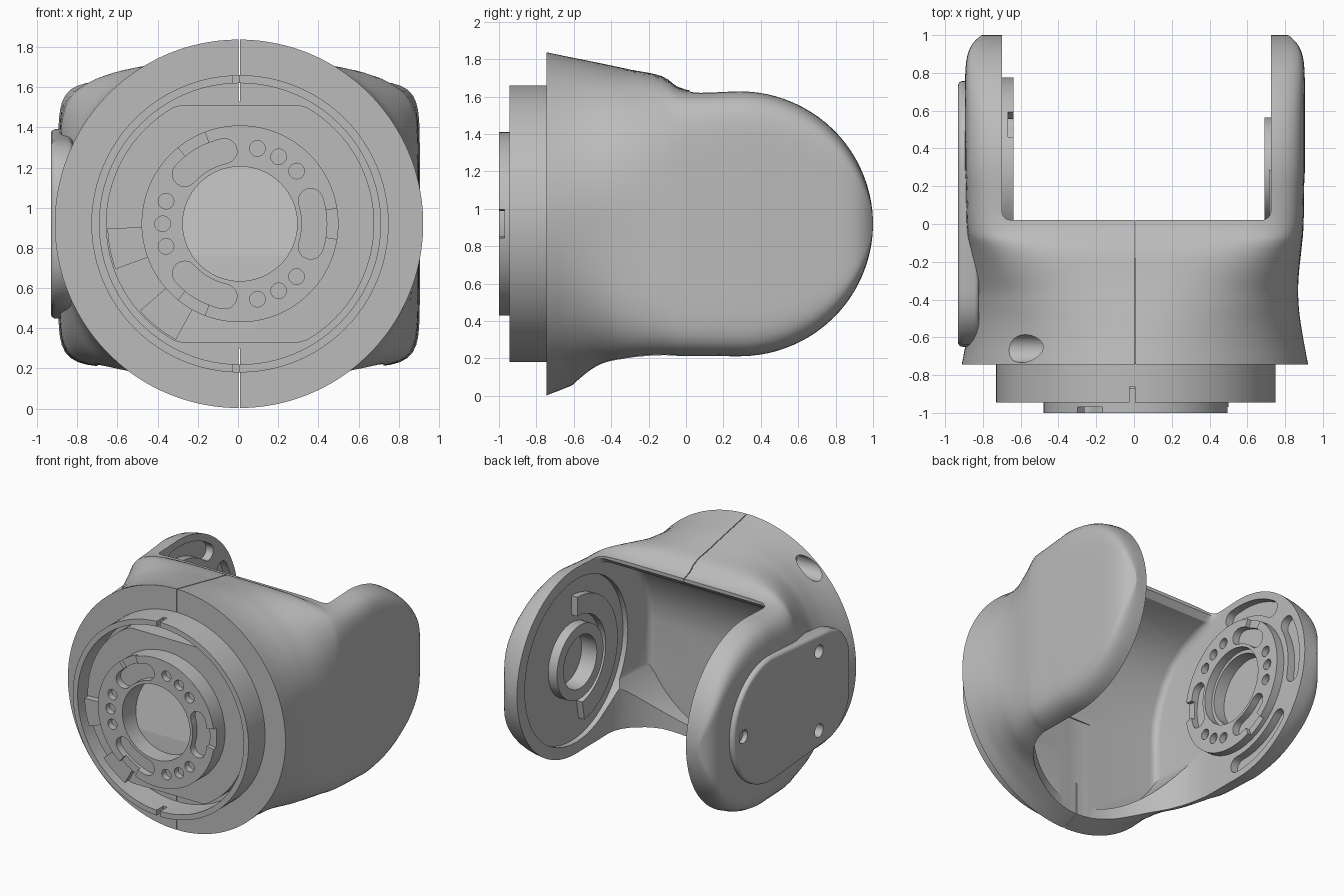
import bpy, bmesh
from math import sin, cos, pi, radians
from mathutils import Vector

if "Cube" in bpy.data.objects:
    bpy.data.objects.remove(bpy.data.objects["Cube"])

grey = bpy.data.materials.new("machined_grey")
grey.use_nodes = True
grey.diffuse_color = (0.5, 0.5, 0.5, 1)
grey.node_tree.nodes["Principled BSDF"].inputs["Base Color"].default_value = (0.5, 0.5, 0.5, 1)

ZC = 0.92           # height of every axis
EAR = (0.285, ZC)   # joint axis in (y, z)
FRONT = (0.01, ZC)  # flange axis in (x, z)


def finish(name, bm):
    bmesh.ops.recalc_face_normals(bm, faces=bm.faces)
    mesh = bpy.data.meshes.new(name)
    bm.to_mesh(mesh)
    bm.free()
    mesh.materials.append(grey)
    ob = bpy.data.objects.new(name, mesh)
    bpy.context.collection.objects.link(ob)
    return ob


def prism(name, outline, axis, a, b, shear=0):
    """Extrude a 2D outline along an axis between a and b; shear tilts the far end."""
    bm = bmesh.new()
    place = {"x": lambda u, v, w: (w, u, v), "y": lambda u, v, w: (u, w, v), "z": lambda u, v, w: (u, v, w)}[axis]
    lo = [bm.verts.new(place(u, v, a)) for u, v in outline]
    hi = [bm.verts.new(place(u, v, b + shear * (v - ZC))) for u, v in outline]
    bm.faces.new(lo)
    bm.faces.new(hi)
    for i in range(len(lo)):
        j = (i + 1) % len(lo)
        bm.faces.new((lo[i], lo[j], hi[j], hi[i]))
    return finish(name, bm)


def circle(c, r, n=64, flat=9):
    return [(c[0] + r * cos(2 * pi * i / n), c[1] + max(-flat, min(flat, r * sin(2 * pi * i / n))))
            for i in range(n)]


def sector(c, r0, r1, mid, half, n=14):
    """Arc-shaped slot outline."""
    t = [radians(mid - half + 2 * half * i / n) for i in range(n + 1)]
    arc = [(r1, a) for a in t] + [(r0, a) for a in reversed(t)]
    return [(c[0] + r * cos(a), c[1] + r * sin(a)) for r, a in arc]


def kidney(c, r0, r1, mid, half):
    """Arc slot with round ends."""
    rm, e = (r0 + r1) / 2, (r1 - r0) / 2
    pts = []
    for sgn, r in ((1, r1), (-1, r0)):
        for k in range(11):
            a = radians(mid + sgn * half * (k / 5 - 1))
            pts.append((r * cos(a), r * sin(a)))
        a = radians(mid + sgn * half)
        for k in range(1, 8):
            t = a + (0 if sgn > 0 else pi) + pi * k / 8
            pts.append((rm * cos(a) + e * cos(t), rm * sin(a) + e * sin(t)))
    return [(c[0] + x, c[1] + y) for x, y in pts]


def box(u0, u1, v0, v1):
    return [(u0, v0), (u1, v0), (u1, v1), (u0, v1)]


def bake(ob):
    dg = bpy.context.evaluated_depsgraph_get()
    mesh = bpy.data.meshes.new_from_object(ob.evaluated_get(dg))
    ob.modifiers.clear()
    ob.data = mesh


def cut(ob, *cutters, operation="DIFFERENCE"):
    for c in cutters:
        m = ob.modifiers.new("cut", "BOOLEAN")
        m.operation, m.solver, m.object = operation, "EXACT", c
        bake(ob)
        bpy.data.objects.remove(c)


def bevel(ob, width, segments, angle):
    m = ob.modifiers.new("bevel", "BEVEL")
    m.width, m.segments, m.angle_limit = width, segments, radians(angle)
    bake(ob)


# Housing: loft from round flange to flat-sided ears
# columns: y, half width, height above axis, depth below axis, squareness above and below
stations = [(-.745, .917, .917, .917, 2, 2), (-.6, .89, .887, .86, 2.1, 2.3), (-.45, .868, .857, .79, 2.4, 3.2),
            (-.3, .865, .825, .75, 3, 5), (-.13, .882, .79, .725, 4.6, 7), (0, .893, .717, .717, 8, 9),
            (.285, .897, .715, .715, 10, 10)]
rows = []
for i in range(len(stations) - 1):
    p = [Vector(stations[max(0, min(len(stations) - 1, i + k))]) for k in (-1, 0, 1, 2)]
    for s in range(4):
        t = s / 4
        rows.append(p[1] * (1 - t) + p[2] * t
                    + (t * (1 - t) / 2) * ((p[2] - p[0]) * (1 - t) - (p[3] - p[1]) * t
                                           - (p[2] - p[1]) * (1 - 2 * t)))
for k in range(23):
    t = radians(90 * k / 22.3)
    h = .715 * cos(t)
    rows.append(Vector((.285 + .715 * sin(t), .9 - .09 * sin(t) ** 12, h, h, 10, 10)))
bm = bmesh.new()
N = 168
loops = []
for y, a, up, down, n_up, n_down in rows:
    ring = []
    for i in range(N):
        c, s = cos(2 * pi * i / N), sin(2 * pi * i / N)
        h, n = (up, n_up) if s > 0 else (down, n_down)
        r = (abs(c) ** n + abs(s) ** n) ** (-1 / n)
        ring.append(bm.verts.new((.005 + a * r * c, y, ZC + h * r * s)))
    loops.append(ring)
for p, q in zip(loops, loops[1:]):
    for i in range(N):
        bm.faces.new((p[i], p[(i + 1) % N], q[(i + 1) % N], q[i]))
bm.faces.new(loops[0])
bm.faces.new(loops[-1])
housing = finish("housing", bm)

# Deep cavity between the ears, with a round floor
cavity = prism("cavity", [(1.4, 2.3), (.02, 2.3), (.02, 1.61), (-.02, 1.57), (-.16, 1.54), (-.29, 1.48), (-.4, 1.4),
                          (-.49, 1.28), (-.55, 1.15), (-.59, 1.02), (-.6, .9), (-.6, .5),
                          (-.6, -.1), (1.4, -.1)], "x", -.7, .725)
bevel(cavity, .05, 4, 65)
floor = [(.012 + .79 * cos(t), ZC + .79 * sin(t)) for t in [-pi * i / 40 for i in range(41)]]
cut(cavity, prism("cavity_section", floor + [(-.9, 2.5), (.9, 2.5)], "y", -1, 1.6), operation="INTERSECT")
# U-shaped notch through the floor
notch = [(.725, 1.35), (-.7, 1.35), (-.7, -.05)]
notch += [(.0125 - .7125 * cos(pi * i / 32), -.05 - .56 * sin(pi * i / 32)) for i in range(1, 32)] + [(.725, -.05)]
cut(housing, cavity, prism("floor_notch", notch, "z", -.5, .8))

# Seams and side hole in the housing
seams = [prism("seam", box(.003, .009, v0, v1), "y", -1, .3) for v0, v1 in ((1.53, 2), (-.1, .3))]
cut(housing, prism("side_hole", circle((-.66, ZC + .69), .074, 32), "x", -.85, -.42), *seams)

# Recesses on the inner faces of the ears
for mid, half in ((75, 22), (8, 21), (-68, 24)):
    cut(housing, prism("pocket", kidney(EAR, .535, .655, mid, half), "x", -.76, -.6))
cut(housing, prism("right_bore", circle(EAR, .26), "x", -.79, -.6),
    prism("left_recess", circle(EAR, .62), "x", .6, .765),
    prism("left_bore", circle(EAR, .2), "x", .6, .82))


# Coupling disc: bore, three slots with tab notches, three sets of pin holes
def coupling(name, c, axis, face, back, turn):
    disc = prism(name, circle(c, .49, 96), axis, face, back)
    step = .06 if back > face else -.06
    out = face - step
    cut(disc, prism("bore", circle(c, .285), axis, out, back + step))
    for k in range(3):
        mid = turn + 120 * k
        cut(disc, prism("slot", kidney(c, .308, .432, mid, 18), axis, out, face + step * .9),
            prism("notch", sector(c, .4, .52, mid, 9), axis, out, face + step * .5))
        for d in (-17, 0, 17):
            a = radians(mid + 60 + d)
            pin = (c[0] + .385 * cos(a), c[1] + .385 * sin(a))
            cut(disc, prism("pin_hole", circle(pin, .039, 20), axis, out, face + step * .8))


coupling("front_coupling", FRONT, "y", -1, -.84, 0)
coupling("joint_coupling", EAR, "x", -.638, -.705, 180)

# Front collar, hub with flats and locking tabs
collar = prism("collar", circle(FRONT, .74, 96), "y", -.945, -.735)
cut(collar, prism("collar_bore", circle(FRONT, .7, 96), "y", -1.1, -.6),
    prism("collar_notch", box(-.025, .005, -.1, 2), "y", -1.1, -.86))
hub = prism("hub", circle(FRONT, .668, 96, .59), "y", -.87, -.735)
cut(hub, prism("hub_bore", circle(FRONT, .285), "y", -1.1, -.83, .25))
for mid, half in ((191, 9), (231, 10)):
    prism("locking_tab", sector(FRONT, .48, .66, mid, half), "y", -.92, -.8)

# Bearing parts on the left ear
bearing = prism("bearing_ring", circle(EAR, .28), "x", .692, .77)
cut(bearing, prism("bearing_bore", circle(EAR, .2), "x", .6, .9))
prism("bearing_arc", sector(EAR, .34, .485, 175, 85, 40), "x", .715, .77)

# Outer cover on the right ear, with three screw holes
outline = [(EAR[0] + .472 * cos(t), ZC + .472 * sin(t)) for t in [radians(-90 + 6 * i) for i in range(31)]]
for sgn, start in ((1, 90), (-1, 180)):
    outline += [(-.36 + .29 * cos(t), ZC + sgn * .13 + .29 * sin(t))
                for t in [radians(start + 15 * i) for i in range(7)]]
cover = prism("cover", outline, "x", -.932, -.82)
bevel(cover, .025, 4, 50)
for y, z in ((.64, 0), (-.27, .3), (-.27, -.3)):
    cut(cover, prism("screw_hole", circle((y, ZC + z), .05, 24), "x", -1, -.87))

# Smooth shading with crisp edges
bpy.ops.object.select_all(action="DESELECT")
for ob in bpy.context.collection.objects:
    if ob.type == "MESH":
        ob.select_set(True)
        bpy.context.view_layer.objects.active = ob
bpy.ops.object.shade_smooth_by_angle(angle=radians(32))
